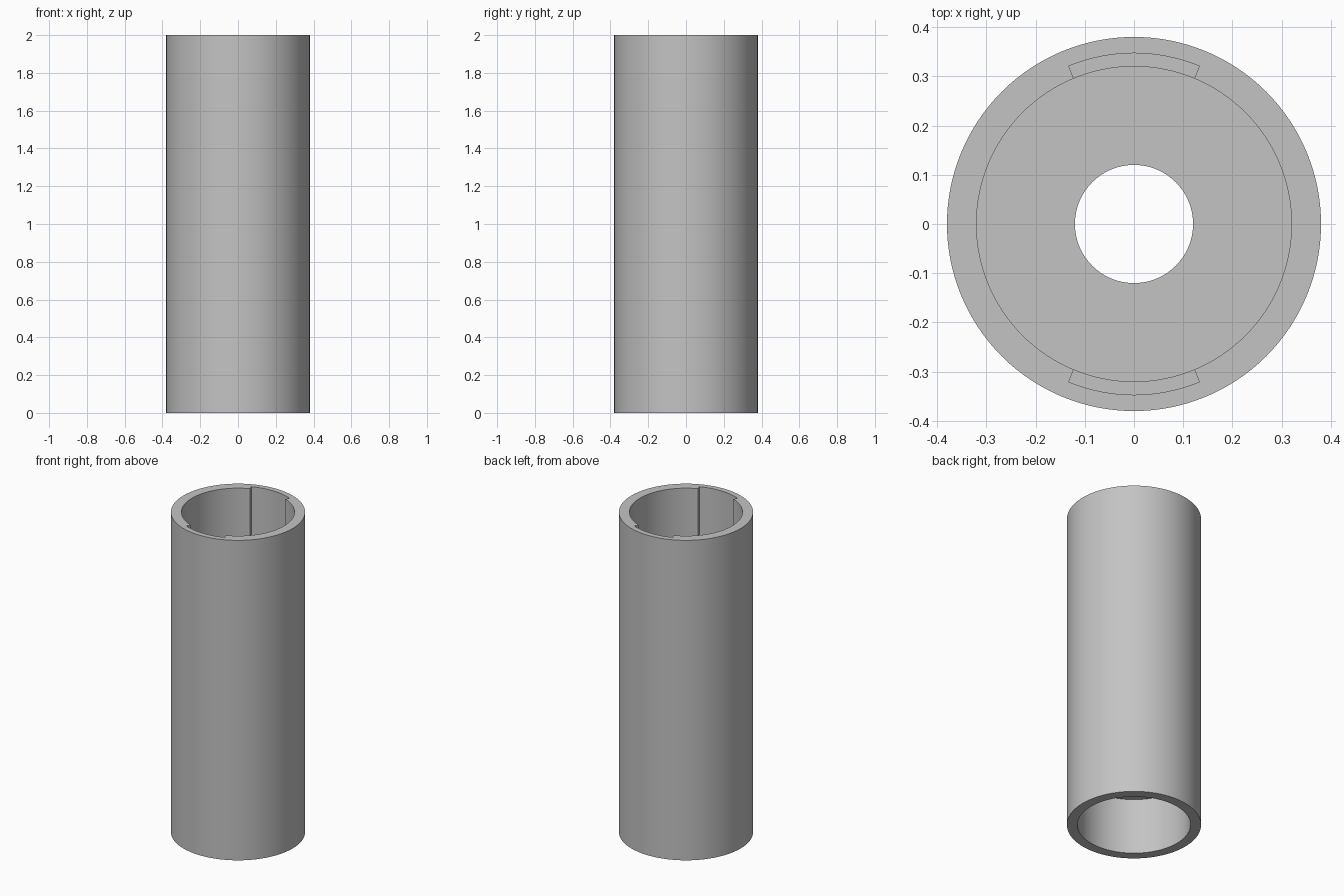
import bpy
import bmesh
import math

if "Cube" in bpy.data.objects:
    bpy.data.objects.remove(bpy.data.objects["Cube"], do_unlink=True)

SEGMENTS = 128
OUTER, BORE, GROOVE, HOLE = 0.38, 0.32, 0.347, 0.12
HEIGHT, WEB_BOTTOM, WEB_TOP, GROOVE_FLOOR = 2.0, 0.35, 0.41, 0.6

grey = bpy.data.materials.new("plain grey")
grey.use_nodes = True
colour = (0.55, 0.55, 0.55, 1)
grey.diffuse_color = colour
grey.node_tree.nodes["Principled BSDF"].inputs["Base Color"].default_value = colour


def lathe(name, profile, start=0.0, sweep=math.tau, steps=SEGMENTS):
    """Sweep a closed (radius, z) profile about the z axis."""
    full = sweep >= math.tau - 1e-6
    bm = bmesh.new()
    rings = []
    for i in range(steps if full else steps + 1):
        a = start + sweep * i / steps
        rings.append([bm.verts.new((r * math.cos(a), r * math.sin(a), z))
                      for r, z in profile])
    n = len(profile)
    for i in range(steps):
        a, b = rings[i], rings[(i + 1) % len(rings)]
        for j in range(n):
            k = (j + 1) % n
            bm.faces.new((a[j], b[j], b[k], a[k]))
    if not full:
        bm.faces.new(rings[0])
        bm.faces.new(rings[-1])
    bmesh.ops.recalc_face_normals(bm, faces=bm.faces)
    mesh = bpy.data.meshes.new(name)
    bm.to_mesh(mesh)
    bm.free()
    mesh.materials.append(grey)
    obj = bpy.data.objects.new(name, mesh)
    bpy.context.collection.objects.link(obj)
    return obj


# Tube with an inner web pierced by a central hole
tube = lathe("tube", [
    (OUTER, 0), (OUTER, HEIGHT), (BORE, HEIGHT), (BORE, WEB_TOP),
    (HOLE, WEB_TOP), (HOLE, WEB_BOTTOM), (BORE, WEB_BOTTOM), (BORE, 0)])

# Front and back grooves, cut into the upper bore
bpy.context.view_layer.objects.active = tube
tube.select_set(True)
half = math.radians(22.5)
for side, middle in (("back", math.pi / 2), ("front", -math.pi / 2)):
    cutter = lathe(side + "_groove_cutter", [
        (0.28, GROOVE_FLOOR), (GROOVE, GROOVE_FLOOR),
        (GROOVE, HEIGHT + 0.1), (0.28, HEIGHT + 0.1)],
        middle - half, 2 * half, SEGMENTS // 8)
    cutter.hide_render = True
    cut = tube.modifiers.new(side + "_groove", "BOOLEAN")
    cut.operation = "DIFFERENCE"
    cut.solver = "EXACT"
    cut.object = cutter
    bpy.ops.object.modifier_apply(modifier=cut.name)
    bpy.data.objects.remove(cutter, do_unlink=True)

bpy.ops.object.shade_smooth_by_angle(angle=math.radians(30))
